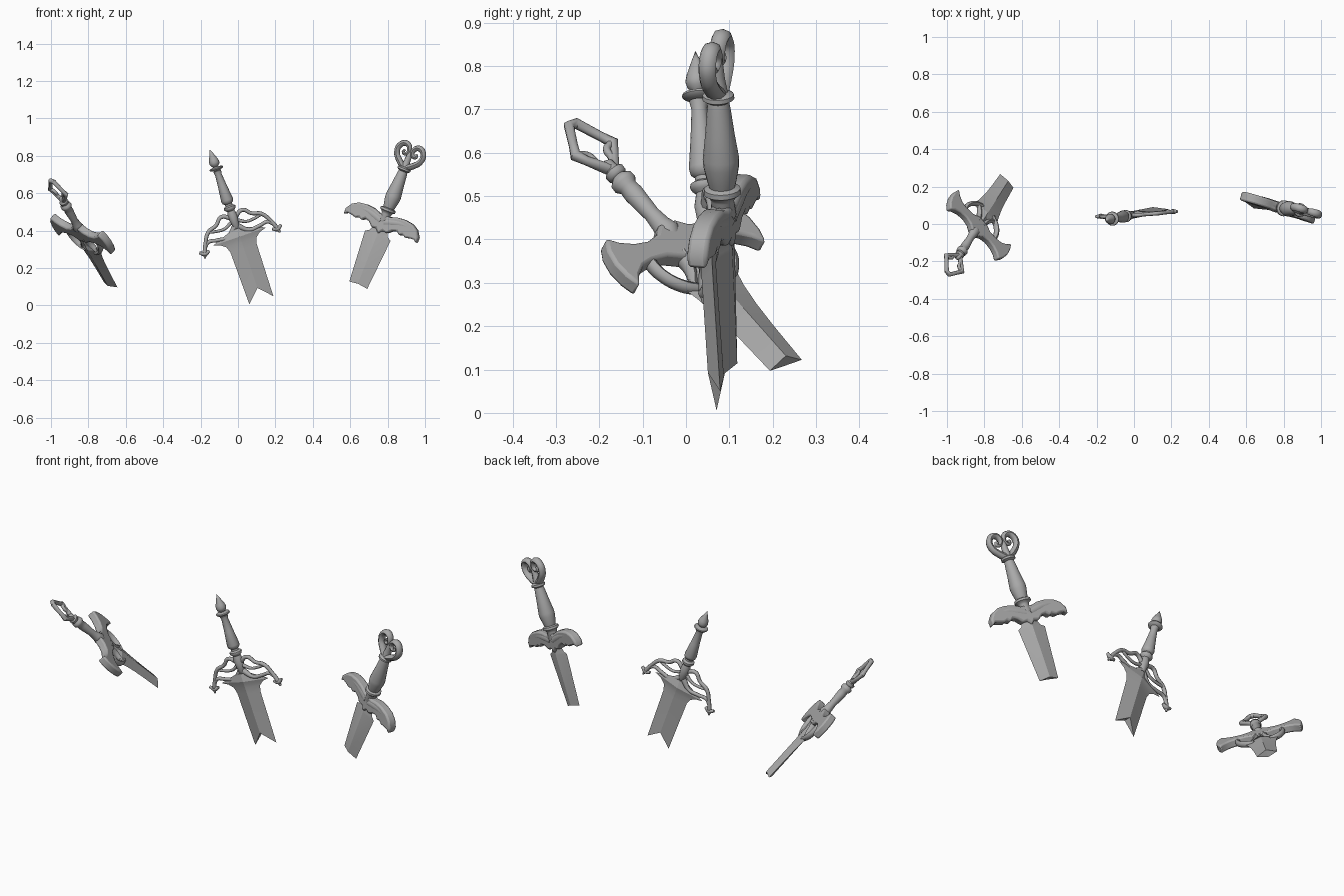
import bpy, bmesh, math
from mathutils import Matrix, Vector

if "Cube" in bpy.data.objects:
    bpy.data.objects.remove(bpy.data.objects["Cube"])

steel = bpy.data.materials.new("grey steel")
steel.use_nodes = True
GREY = (0.4, 0.4, 0.4, 1)
steel.diffuse_color = GREY
steel.node_tree.nodes["Principled BSDF"].inputs["Base Color"].default_value = GREY


def frame(origin, across, up):
    """Sword frame: x along the guard, z toward the pommel."""
    z = Vector(up).normalized()
    x = Vector(across)
    x = (x - z * x.dot(z)).normalized()
    y = z.cross(x)
    m = Matrix((x, y, z)).transposed().to_4x4()
    m.translation = origin
    return m


def finish(name, mesh, m, angle=35):
    ob = bpy.data.objects.new(name, mesh)
    bpy.context.collection.objects.link(ob)
    ob.matrix_world = m
    mesh.materials.clear()
    mesh.materials.append(steel)
    bpy.ops.object.select_all(action="DESELECT")
    ob.select_set(True)
    bpy.context.view_layer.objects.active = ob
    bpy.ops.object.shade_smooth_by_angle(angle=math.radians(angle))
    return ob


def from_bmesh(name, bm, m, angle=35):
    bmesh.ops.recalc_face_normals(bm, faces=bm.faces)
    mesh = bpy.data.meshes.new(name)
    bm.to_mesh(mesh)
    bm.free()
    return finish(name, mesh, m, angle)


def lathe(name, profile, m):
    """Turned part from (radius, height) pairs."""
    bm = bmesh.new()
    vs = [bm.verts.new((r, 0, z)) for r, z in profile]
    es = [bm.edges.new(p) for p in zip(vs, vs[1:])]
    bmesh.ops.spin(bm, geom=vs + es, axis=(0, 0, 1), cent=(0, 0, 0),
                   angle=2 * math.pi, steps=20)
    bmesh.ops.remove_doubles(bm, verts=bm.verts, dist=0.0005)
    return from_bmesh(name, bm, m, 50)


def tube(name, points, m, closed=False, kind="smooth", flat=1.0):
    """Tapered bar through (x, z, radius) points."""
    cu = bpy.data.curves.new(name, "CURVE")
    cu.dimensions = "3D"
    cu.bevel_depth = 1
    cu.bevel_resolution = 2
    cu.resolution_u = 6
    cu.use_fill_caps = True
    sp = cu.splines.new("BEZIER" if kind == "smooth" else "POLY")
    pts = sp.bezier_points if kind == "smooth" else sp.points
    pts.add(len(points) - 1)
    for p, (x, z, r) in zip(pts, points):
        p.co = (x, 0, z) if kind == "smooth" else (x, 0, z, 1)
        p.radius = r
        if kind == "smooth":
            p.handle_left_type = p.handle_right_type = "AUTO"
    sp.use_cyclic_u = closed
    tmp = bpy.data.objects.new(name, cu)
    bpy.context.collection.objects.link(tmp)
    bpy.context.view_layer.update()
    dg = bpy.context.evaluated_depsgraph_get()
    mesh = bpy.data.meshes.new_from_object(tmp.evaluated_get(dg))
    bpy.data.objects.remove(tmp)
    for v in mesh.vertices:
        v.co.y *= flat
    return finish(name, mesh, m, 50)


def both_sides(name, points, m, **kw):
    for side, s in (("left", 1), ("right", -1)):
        tube(f"{side}_{name}", [(s * x, z, r) for x, z, r in points], m, **kw)


def plate(name, outline, depth, m, bevel=0.008):
    """Bevelled flat plate from an (x, z) outline."""
    bm = bmesh.new()
    f = bm.faces.new([bm.verts.new((x, -depth / 2, z)) for x, z in outline])
    ext = bmesh.ops.extrude_face_region(bm, geom=[f])["geom"]
    bmesh.ops.translate(bm, vec=(0, depth, 0),
                        verts=[g for g in ext if isinstance(g, bmesh.types.BMVert)])
    ob = from_bmesh(name, bm, m)
    mod = ob.modifiers.new("soft rim", "BEVEL")
    mod.width, mod.segments, mod.limit_method = bevel, 2, "ANGLE"
    mod.angle_limit = math.radians(50)


def blade(name, rows, m, thick, notch=0.0):
    """Diamond-section blade from (half width, height) rows, broken at its end."""
    bm = bmesh.new()
    rings = []
    for i, (w, z) in enumerate(rows):
        ridge = z + (notch if i == len(rows) - 1 else 0)
        rings.append([bm.verts.new(c) for c in
                      ((-w, 0, z), (0, -thick, ridge), (w, 0, z), (0, thick, ridge))])
    for a, b in zip(rings, rings[1:]):
        for k in range(4):
            bm.faces.new((a[k], a[k - 1], b[k - 1], b[k]))
    for r in (rings[0], rings[-1]):
        bm.faces.new((r[0], r[1], r[3]))
        bm.faces.new((r[1], r[2], r[3]))
    return from_bmesh(name, bm, m, 15)


# Middle sword: openwork guard, teardrop pommel, notched blade
m = frame((-0.019, 0.047, 0.449), (0.39, 0.025, 0.144), (-0.26, -0.05, 0.76))
lathe("teardrop_pommel", [(0, .408), (.01, .385), (.024, .35), (.028, .334), (.024, .32),
      (.014, .31), (.036, .304), (.038, .299), (.034, .294), (.018, .288), (0, .286)], m)
lathe("slender_grip", [(0, .292), (.022, .286), (.018, .265), (.024, .2), (.033, .122),
      (.03, .108), (.02, .1), (.02, .09), (.032, .083), (.033, .075), (.028, .067),
      (.02, .06), (.026, .03), (.018, -.03), (0, -.06)], m)
blade("notched_blade", [(.03, -.04), (.15, -.085), (.11, -.098), (.085, -.118), (.074, -.15),
      (.068, -.446)], m, .02, .07)
both_sides("upper_arm", [(.01, .02, .012), (.06, .045, .011), (.1, .012, .01),
           (.15, -.008, .011), (.185, -.06, .01), (.208, -.115, .012)], m)
both_sides("lower_arm", [(.01, -.03, .016), (.06, -.068, .011), (.12, -.065, .01),
           (.17, -.06, .01), (.19, -.08, .008)], m)
both_sides("guard_strut", [(.02, .0, .01), (.06, -.02, .008), (.1, -.02, .008),
           (.15, -.01, .008)], m)
both_sides("guard_foot", [(.178, -.105, .007), (.205, -.112, .014), (.232, -.098, .007)], m)
both_sides("foot_toe", [(.203, -.105, .013), (.213, -.135, .005)], m)

# Right-hand sword: winged guard and heart-shaped scroll pommel
m = frame((0.773, 0.087, 0.438), (0.38, -0.125, -0.18), (0.272, -0.03, 0.69))
both_sides("heart_scroll", [(0, .318, .018), (.04, .345, .017), (.072, .385, .016),
           (.07, .425, .016), (.04, .446, .016), (.012, .425, .014), (.018, .395, .011),
           (.038, .395, .009), (.036, .412, .007)], m, flat=1.3)
tube("heart_centre", [(0, .31, .026), (0, .36, .018), (0, .42, .013)], m)
lathe("bulbous_grip", [(0, .33), (.024, .326), (.036, .318), (.037, .308), (.024, .3),
      (.027, .285), (.034, .22), (.042, .16), (.041, .14), (.034, .105), (.03, .09),
      (.042, .085), (.043, .073), (.032, .066), (.026, .055), (.03, .02), (0, -.04)], m)
wing = [(0, .05), (.03, .045), (.07, .06), (.115, .064), (.16, .058), (.195, .038),
        (.218, .004), (.218, -.03), (.2, -.016), (.175, -.018), (.15, -.024), (.13, -.014),
        (.115, -.026), (.095, -.008), (.07, -.016), (.045, -.04), (.02, -.034), (0, -.06)]
plate("winged_guard", wing + [(-x, z) for x, z in wing[-2:0:-1]], .05, m, .016)
both_sides("wing_ridge", [(.01, .01, .03), (.06, .026, .03), (.11, .036, .028),
           (.17, .024, .022), (.21, -.015, .009)], m)
blade("tapered_blade", [(.045, 0), (.045, -.035), (.055, -.058), (.077, -.07), (.054, -.355)],
      m, .018, .008)

# Left-hand sword: flared guard and diamond frame pommel
m = frame((-0.83, -0.005, 0.375), (0.29, -0.29, -0.11), (-0.30, -0.47, 0.53))
tube("diamond_frame", [(-.012, .42, .013), (.012, .42, .013), (.045, .365, .011),
     (.062, .338, .014), (.045, .315, .011), (.01, .275, .014), (-.01, .275, .014),
     (-.045, .315, .011), (-.062, .338, .014), (-.045, .365, .011)],
     m, closed=True, kind="straight")
both_sides("frame_loop", [(.055, .338, .01), (.03, .325, .009), (.025, .3, .009),
           (.008, .28, .01)], m)
lathe("narrow_grip", [(0, .3), (.014, .29), (.016, .27), (.025, .262), (.024, .25), (.018, .245),
      (.029, .235), (.03, .222), (.022, .21), (.024, .19), (.019, .12), (.023, .085),
      (.03, .06), (0, .0)], m)
flare = [(.025, .075), (.05, .054), (.09, .044), (.13, .05), (.165, .066), (.19, .088),
         (.212, .055), (.222, .015), (.22, -.025), (.208, -.062), (.185, -.035),
         (.155, -.015), (.12, -.008), (.07, -.01), (.03, -.03)]
plate("flared_guard", flare + [(-x, z) for x, z in flare[::-1]], .042, m)
both_sides("guard_loop", [(.115, .005, .014), (.112, -.045, .013), (.085, -.09, .013),
           (.04, -.118, .012)], m, flat=1.3)
both_sides("inner_brace", [(.02, -.01, .018), (.03, -.06, .013), (.06, -.105, .01)], m, flat=1.3)
blade("flared_blade", [(.025, -.01), (.03, -.07), (.088, -.095), (.074, -.14), (.064, -.2),
      (.058, -.27), (.0525, -.385)], m, .02, .012)
